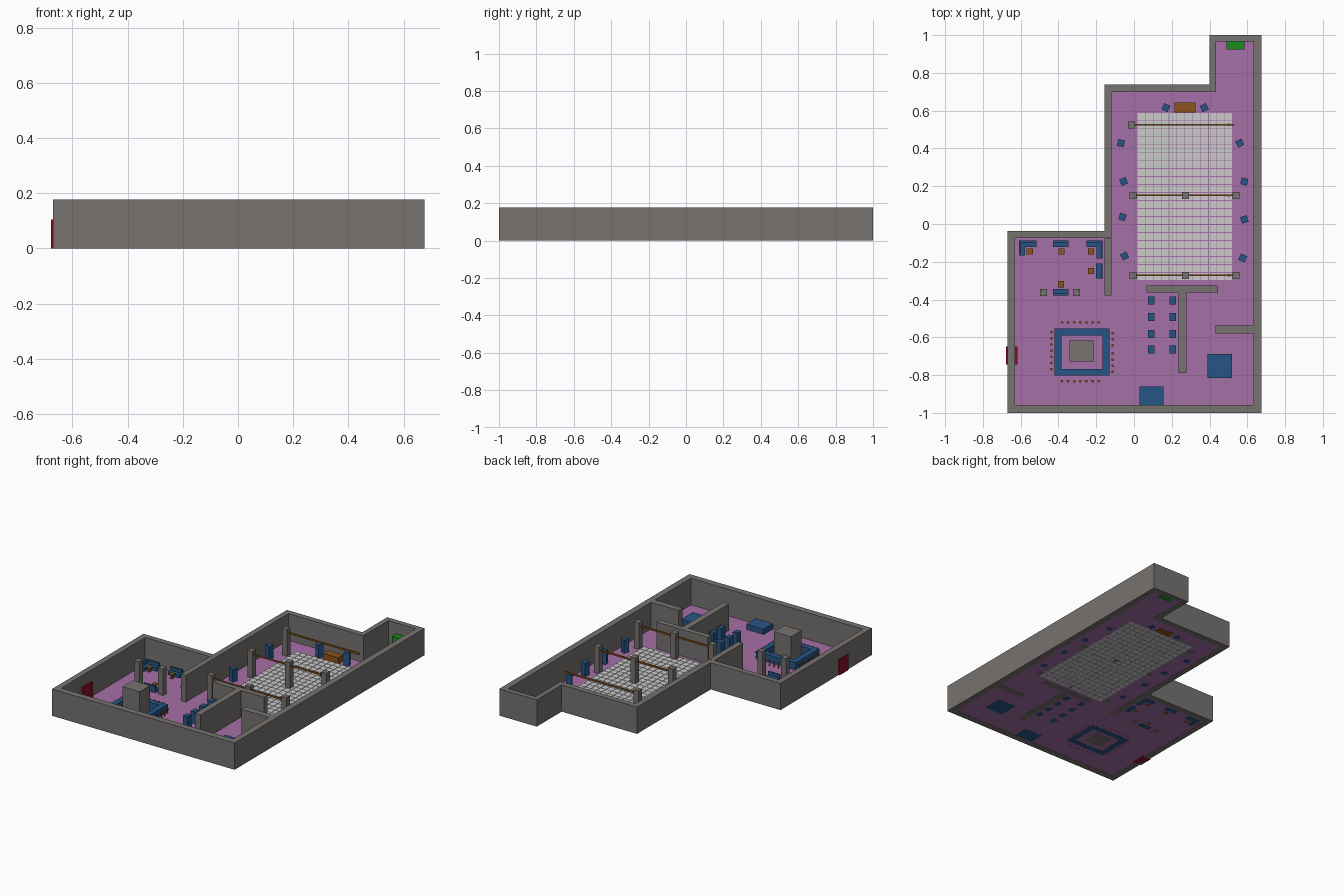
import bpy, bmesh, math
from mathutils import Matrix

if "Cube" in bpy.data.objects:
    bpy.data.objects.remove(bpy.data.objects["Cube"])

H = 0.178  # wall height


def material(name, r, g, b):
    m = bpy.data.materials.new(name)
    m.diffuse_color = (r, g, b, 1)
    m.use_nodes = True
    m.node_tree.nodes["Principled BSDF"].inputs["Base Color"].default_value = m.diffuse_color
    return m


GREY = material("wall_grey", 0.18, 0.17, 0.16)
PURPLE = material("carpet_purple", 0.38, 0.16, 0.38)
BLUE = material("furniture_blue", 0.02, 0.09, 0.24)
WOOD = material("wood_brown", 0.26, 0.09, 0.01)
GREEN = material("exit_green", 0.01, 0.26, 0.01)
RED = material("entrance_red", 0.24, 0.005, 0.02)
WHITE = material("tile_white", 0.8, 0.8, 0.8)


def finish(name, bm, mat):
    me = bpy.data.meshes.new(name)
    bm.to_mesh(me)
    bm.free()
    me.materials.append(mat)
    ob = bpy.data.objects.new(name, me)
    bpy.context.collection.objects.link(ob)
    return ob


def boxes(name, items, mat, rot=0):
    """One object from boxes given as (x0, x1, y0, y1, z0, z1)."""
    bm = bmesh.new()
    for x0, x1, y0, y1, z0, z1 in items:
        m = (Matrix.Translation(((x0 + x1) / 2, (y0 + y1) / 2, (z0 + z1) / 2))
             @ Matrix.Rotation(math.radians(rot), 4, 'Z')
             @ Matrix.Diagonal((x1 - x0, y1 - y0, z1 - z0, 1)))
        bmesh.ops.create_cube(bm, size=1, matrix=m)
    return finish(name, bm, mat)


def square(x, y, s, z0, z1):
    return (x - s / 2, x + s / 2, y - s / 2, y + s / 2, z0, z1)


# Outer wall shell: outer and inner outlines joined into a ring
outer = [(-.67, -1), (.675, -1), (.675, 1), (.399, 1),
         (.399, .738), (-.156, .738), (-.156, -.037), (-.67, -.037)]
inner = [(-.631, -.957), (.633, -.957), (.633, .966), (.433, .966),
         (.433, .70), (-.119, .70), (-.119, -.075), (-.631, -.075)]
bm = bmesh.new()
o0, o1, i0, i1 = [[bm.verts.new((x, y, z)) for x, y in pts]
                  for pts in (outer, inner) for z in (0, H)]
for k in range(8):
    n = (k + 1) % 8
    for a, b in ((o0, o1), (o1, i1), (i1, i0), (i0, o0)):
        bm.faces.new((a[k], a[n], b[n], b[k]))
bmesh.ops.recalc_face_normals(bm, faces=bm.faces)
finish("outer_wall", bm, GREY)

# Carpet sheet following the outline
bm = bmesh.new()
bm.faces.new([bm.verts.new((x, y, .001)) for x, y in outer])
finish("floor", bm, PURPLE)

# Inner partitions
boxes("partition_lounge", [(-.156, -.119, -.378, -.076, 0, H)], GREY)
boxes("partition_hall", [(.066, .446, -.362, -.325, 0, H)], GREY)
boxes("partition_long", [(.235, .277, -.79, -.362, 0, H)], GREY)
boxes("partition_side", [(.431, .634, -.58, -.537, 0, H)], GREY)

# Dance floor: grid of separate tiles
nx, ny, gap = 12, 21, .0015
x0, y0, sx, sy = .018, -.299, .502 / 12, .889 / 21
boxes("dance_floor_tiles",
      [(x0 + i * sx + gap, x0 + (i + 1) * sx - gap,
        y0 + j * sy + gap, y0 + (j + 1) * sy - gap, 0, .006)
       for i in range(nx) for j in range(ny)], WHITE)

# Columns carrying the beams over the dance floor, and the beams
posts = [(-.013, .525)] + [(x, y) for y in (.151, -.272) for x in (-.006, .272, .541)]
posts += [(-.478, -.362), (-.304, -.362)]
for x, y in posts:
    boxes("column", [square(x, y, .037, 0, H)], GREY)
for y in (.525, .151, -.272):
    boxes("beam", [(-.006, .53, y - .004, y + .004, .145, .155)], WOOD)
    boxes("beam_fixing", [square(.502, y, .012, .142, .158)], WOOD)

# Cabinets around the dance floor, turned to face it
for x, y, rot in ((.169, .616, -25), (.372, .616, 25), (-.069, .428, -12),
                  (.56, .428, 28), (-.055, .225, 25), (.584, .225, -12),
                  (-.061, .037, -18), (.584, .024, 18), (-.05, -.169, 28),
                  (.576, -.18, -25)):
    boxes("cabinet", [square(x, y, .036, 0, .088)], BLUE, rot)

# Two rows of machines beside the long partition
for x in (.091, .206):
    for y in (-.404, -.493, -.582, -.665):
        boxes("machine", [(x - .017, x + .017, y - .021, y + .021, 0, .08)], BLUE)

# Large low tables
boxes("low_table_front", [(.03, .156, -.957, -.86, 0, .037)], BLUE)
boxes("low_table_side", [(.388, .52, -.815, -.687, 0, .037)], BLUE)

# Stage desk, exit and entrance
boxes("stage_desk", [(.214, .325, .59, .642, 0, .045)], WOOD)
boxes("exit_door", [(.489, .584, .923, .967, 0, .105)], GREEN)
boxes("entrance_door", [(-.678, -.616, -.743, -.648, 0, .105)], RED)

# Square bar counter with a core in the middle
bar = (-.42, -.13, -.803, -.553)
boxes("bar_core", [(-.341, -.214, -.729, -.618, 0, H)], GREY)
boxes("bar_counter", [(bar[0], bar[1], -.59, bar[3], 0, .05),
                      (bar[0], bar[1], bar[2], -.768, 0, .05),
                      (bar[0], -.383, -.768, -.59, 0, .05),
                      (-.166, bar[1], -.768, -.59, 0, .05)], BLUE)


def stool(x, y):
    bm = bmesh.new()
    for r, za, zb in ((.007, .028, .034), (.0025, .003, .028), (.006, 0, .003)):
        bmesh.ops.create_cone(bm, cap_ends=True, segments=12, radius1=r, radius2=r,
                              depth=zb - za, matrix=Matrix.Translation((x, y, (za + zb) / 2)))
    finish("bar_stool", bm, WOOD)


for k in range(7):
    for y in (-.521, -.832):
        stool(-.381 + k * .0323, y)
    stool(-.437, -.573 - k * .0325)
    stool(-.113, -.578 - k * .0325 - (.01 if k > 2 else 0))


# Lounge sofas: low seat slabs plus thin backs
def sofa(seats, backs):
    boxes("sofa", [s + (0, .022) for s in seats] + [b + (0, .045) for b in backs], BLUE)


sofa([(-.61, -.515, -.122, -.087), (-.61, -.577, -.167, -.122)],
     [(-.61, -.515, -.097, -.087), (-.61, -.6, -.167, -.097)])
sofa([(-.43, -.346, -.122, -.087)], [(-.43, -.346, -.097, -.087)])
sofa([(-.252, -.166, -.122, -.087), (-.199, -.166, -.182, -.122)],
     [(-.252, -.166, -.097, -.087), (-.176, -.166, -.182, -.097)])
sofa([(-.201, -.166, -.288, -.209)], [(-.176, -.166, -.288, -.209)])
sofa([(-.43, -.346, -.378, -.344)], [(-.43, -.346, -.378, -.368)])

# Lounge tables on a single leg
for x, y in ((-.552, -.145), (-.385, -.145), (-.228, -.145), (-.228, -.248), (-.386, -.319)):
    boxes("lounge_table", [square(x, y, .032, .024, .03), square(x, y, .01, .004, .024),
                           square(x, y, .022, 0, .004)], WOOD)
